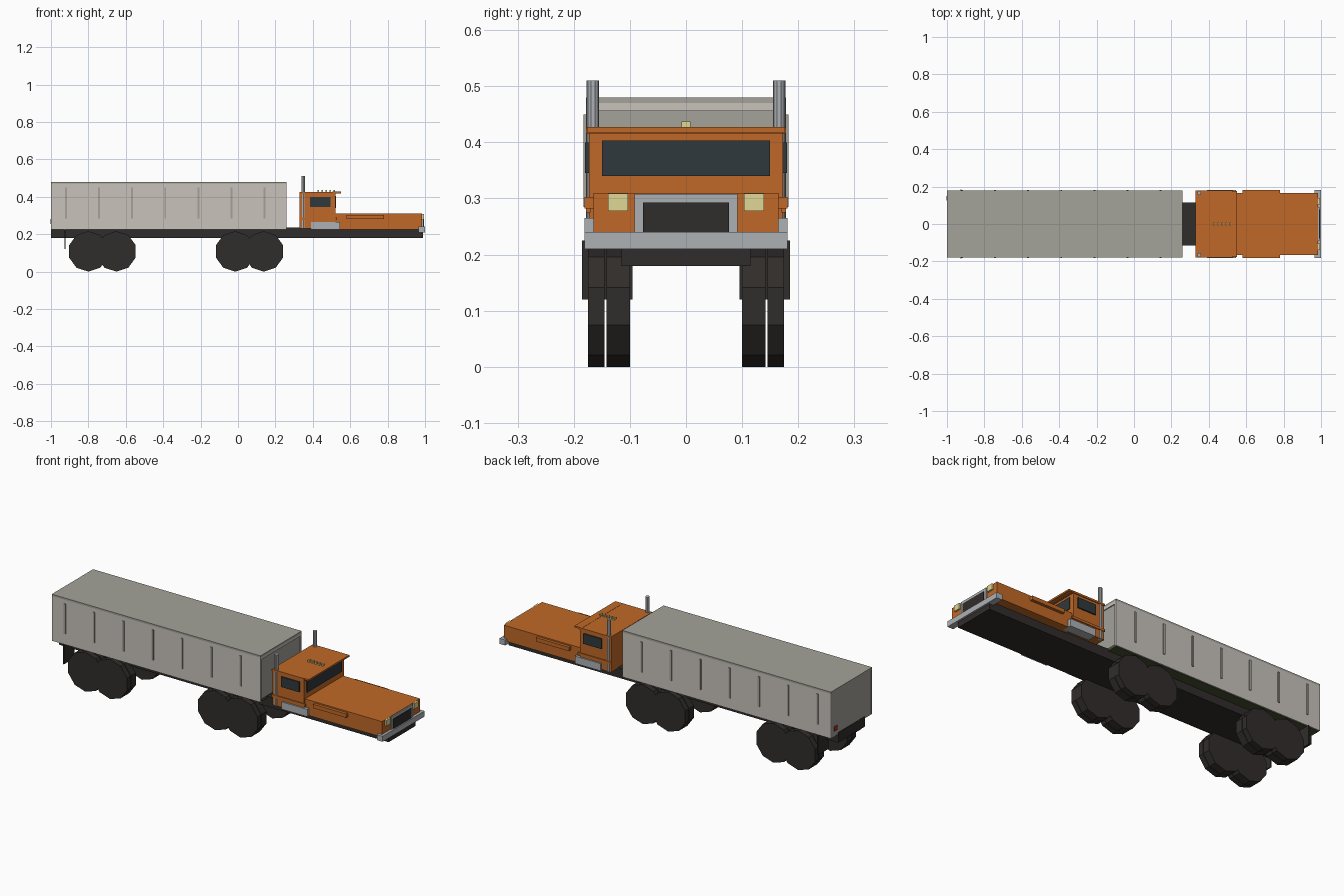
import bpy, math

if "Cube" in bpy.data.objects:
    bpy.data.objects.remove(bpy.data.objects["Cube"])

def mat(name, c):
    m = bpy.data.materials.new(name)
    m.diffuse_color = (*c, 1)
    m.use_nodes = True
    m.node_tree.nodes["Principled BSDF"].inputs["Base Color"].default_value = m.diffuse_color
    return m

ORANGE = mat("orange_paint", (0.53, 0.14, 0.02))
BLACK = mat("rubber_black", (0.03, 0.026, 0.024))
BEIGE = mat("box_beige", (0.58, 0.55, 0.50))
TARP = mat("tarp_grey", (0.37, 0.36, 0.32))
OLIVE = mat("floor_olive", (0.06, 0.075, 0.03))
STEEL = mat("steel", (0.42, 0.44, 0.46))
GLASS = mat("glass", (0.03, 0.04, 0.045))
LAMP = mat("lamp_yellow", (0.75, 0.68, 0.30))
RED = mat("lamp_red", (0.5, 0.02, 0.02))

def finish(name, material):
    o = bpy.context.object
    o.name = name
    o.data.materials.append(material)
    return o

def box(name, x, y, z, material):
    """Box from (min, max) ranges on each axis."""
    bpy.ops.mesh.primitive_cube_add(size=1, location=[(a + b) / 2 for a, b in (x, y, z)])
    o = bpy.context.object
    o.scale = [b - a for a, b in (x, y, z)]
    bpy.ops.object.transform_apply(location=False, rotation=False, scale=True)
    return finish(name, material)

def pair(name, x, y, z, material):
    """Box on both sides of the truck."""
    box(name + "_right", x, (-y[1], -y[0]), z, material)
    box(name + "_left", x, y, z, material)

def cylinder(name, loc, r, depth, sides, material, rot=(0, 0, 0)):
    bpy.ops.mesh.primitive_cylinder_add(vertices=sides, radius=r, depth=depth,
                                        location=loc, rotation=rot)
    return finish(name, material)

# Chassis
box("chassis", (-1, 0.99), (-0.115, 0.115), (0.18, 0.235), BLACK)

# Dual wheels on two tandem axle groups, ten-sided with a corner down
for x in (-0.80, -0.65, -0.015, 0.138):
    for s in (-1, 1):
        for part, y, w in (("outer", 0.160, 0.030), ("inner", 0.121, 0.042)):
            cylinder("wheel_" + part, (x, s * y, 0.108), 0.108, w, 10, BLACK,
                     (math.pi / 2, 0, 0)).rotation_euler.y = 0
pair("mud_flap", (-0.928, -0.922), (0.095, 0.185), (0.12, 0.225), BLACK)

# Cargo box: floor, walls, tarp cover
box("box_floor", (-0.995, 0.255), (-0.172, 0.172), (0.224, 0.24), OLIVE)
pair("box_side", (-1, 0.26), (0.168, 0.178), (0.226, 0.47), BEIGE)
box("box_front_wall", (0.245, 0.255), (-0.168, 0.168), (0.23, 0.456), TARP)
box("box_front_header", (0.245, 0.26), (-0.168, 0.168), (0.456, 0.47), BEIGE)
box("box_rear_wall", (-0.998, -0.985), (-0.168, 0.168), (0.224, 0.47), TARP)
box("tarp_cover", (-1, 0.26), (-0.178, 0.178), (0.47, 0.48), TARP)
for i in range(7):
    x = -0.92 + 0.177 * i
    pair("box_rib", (x - 0.005, x + 0.005), (0.176, 0.183), (0.285, 0.45), TARP)
box("tail_light", (-1.002, -0.99), (0.125, 0.150), (0.255, 0.28), RED)

# Cab with roof, visor, trim and glass
box("cab", (0.33, 0.52), (-0.173, 0.173), (0.23, 0.418), ORANGE)
box("cab_roof", (0.328, 0.524), (-0.178, 0.178), (0.416, 0.426), ORANGE)
box("sun_visor", (0.505, 0.55), (-0.176, 0.176), (0.418, 0.427), ORANGE)
pair("belt_trim", (0.328, 0.53), (0.17, 0.178), (0.275, 0.288), ORANGE)
pair("side_window", (0.385, 0.495), (0.17, 0.18), (0.345, 0.40), GLASS)
box("windshield", (0.515, 0.524), (-0.15, 0.15), (0.34, 0.403), GLASS)
for i in range(5):
    x = 0.43 + 0.021 * i
    box("roof_light", (x - 0.004, x + 0.004), (-0.008, 0.008), (0.425, 0.437), LAMP)

# Exhaust stacks and side tanks
for s in (-1, 1):
    cylinder("exhaust_stack", (0.349, s * 0.166, 0.37), 0.011, 0.28, 10, STEEL)
pair("side_tank", (0.39, 0.545), (0.13, 0.181), (0.225, 0.265), STEEL)

# Hood and nose
box("hood", (0.515, 0.985), (-0.165, 0.165), (0.225, 0.31), ORANGE)
pair("hood_side_strip", (0.58, 0.78), (0.16, 0.181), (0.282, 0.303), ORANGE)
box("grille_frame", (0.975, 0.991), (-0.092, 0.092), (0.235, 0.308), STEEL)
box("grille", (0.98, 0.994), (-0.077, 0.077), (0.238, 0.293), BLACK)
pair("headlight", (0.975, 0.994), (0.103, 0.139), (0.278, 0.309), LAMP)
box("bumper", (0.965, 1.0), (-0.181, 0.181), (0.21, 0.24), STEEL)

# Turn every wheel so that one corner points straight down
for o in bpy.data.objects:
    if o.name.startswith("wheel"):
        o.rotation_euler = (math.pi / 2, 0, 0)
